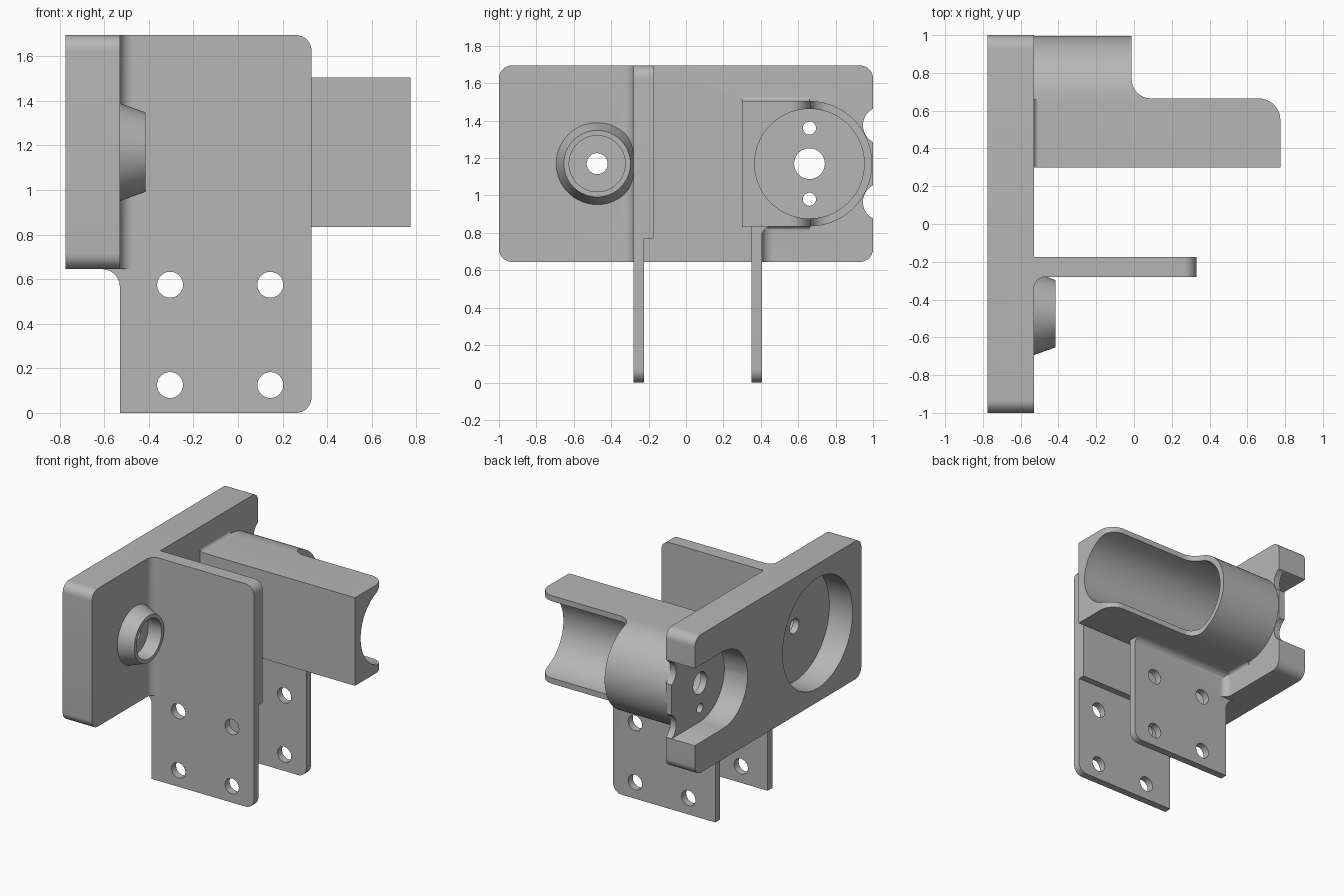
import bpy, bmesh, math
from mathutils import Vector

if "Cube" in bpy.data.objects:
    bpy.data.objects.remove(bpy.data.objects["Cube"])

grey = bpy.data.materials.new("plain grey")
grey.diffuse_color = (0.47, 0.47, 0.47, 1)
grey.use_nodes = True
grey.node_tree.nodes["Principled BSDF"].inputs["Base Color"].default_value = grey.diffuse_color


def outline(corners, seg=10):
    """Closed 2D outline; a third value on a corner is its rounding radius."""
    pts, n = [], len(corners)
    for i, c in enumerate(corners):
        p = Vector(c[:2])
        r = c[2] if len(c) > 2 else 0
        if r:
            a = (Vector(corners[i - 1][:2]) - p).normalized()
            b = (Vector(corners[(i + 1) % n][:2]) - p).normalized()
            half = a.angle(b) / 2
            mid = p + (a + b).normalized() * r / math.sin(half)
            s, e = p + a * r / math.tan(half) - mid, p + b * r / math.tan(half) - mid
            full = s.angle(e)
            new = [mid + (s * math.sin((1 - k / seg) * full) + e * math.sin(k / seg * full)) / math.sin(full)
                   for k in range(seg + 1)]
        else:
            new = [p]
        for q in new:
            if not pts or (q - pts[-1]).length > 1e-4:
                pts.append(q)
    if (pts[0] - pts[-1]).length < 1e-4:
        pts.pop()
    return pts


def loft(name, axis, p0, lo, p1, hi):
    place = {"x": lambda p, h: (h, p[0], p[1]),
             "y": lambda p, h: (p[0], h, p[1]),
             "z": lambda p, h: (p[0], p[1], h)}[axis]
    bm = bmesh.new()
    a = [bm.verts.new(place(p, lo)) for p in p0]
    b = [bm.verts.new(place(p, hi)) for p in p1]
    n = len(a)
    bm.faces.new(a)
    bm.faces.new(b[::-1])
    for i in range(n):
        j = (i + 1) % n
        bm.faces.new((a[i], b[i], b[j], a[j]))
    bmesh.ops.recalc_face_normals(bm, faces=bm.faces)
    me = bpy.data.meshes.new(name)
    bm.to_mesh(me)
    bm.free()
    me.materials.append(grey)
    ob = bpy.data.objects.new(name, me)
    bpy.context.collection.objects.link(ob)
    return ob


def prism(name, axis, corners, lo, hi):
    p = outline(corners)
    return loft(name, axis, p, lo, p, hi)


def circle(u, v, r, n=72):
    return [(u + r * math.cos(2 * math.pi * i / n), v + r * math.sin(2 * math.pi * i / n)) for i in range(n)]


def rod(axis, u, v, r, lo, hi, r2=None, name="cutter"):
    return loft(name, axis, circle(u, v, r), lo, circle(u, v, r2 or r), hi)


def combine(ob, other, op):
    m = ob.modifiers.new("bool", "BOOLEAN")
    m.operation, m.solver, m.object = op, "EXACT", other
    bpy.context.view_layer.objects.active = ob
    bpy.ops.object.modifier_apply(modifier=m.name)
    bpy.data.objects.remove(other, do_unlink=True)


def box2(u0, v0, u1, v1, r=0):
    return [(u0, v0, r), (u1, v0, r), (u1, v1, r), (u0, v1, r)]


CZ, TY, BY = 1.17, 0.66, -0.475   # shared centre height, tube y, boss y
FACE = -0.53                      # front face of the back plate

# back plate with an open slot, a round pocket and two edge bites
plate = prism("bracket", "x", box2(-1, 0.645, 1, 1.695, 0.07), -0.775, FACE)
combine(plate, prism("cutter", "x", [(0.367, CZ - 0.293, 0.2929), (1.2, CZ - 0.293),
                                     (1.2, CZ + 0.293), (0.367, CZ + 0.293, 0.2929)], -0.9, -0.58), "DIFFERENCE")
combine(plate, rod("x", BY, CZ, 0.42, -0.9, -0.58), "DIFFERENCE")
for s in (-1, 1):
    combine(plate, rod("x", 1.046, CZ + s * 0.205, 0.1, -0.9, -0.4), "DIFFERENCE")


# mounting webs with a small gusset under the plate
def web_outline(top, r):
    return [(FACE, 0), (0.33, 0, 0.07), (0.33, top, r), (-0.55, top), (-0.55, 0.68),
            (-0.65, 0.68), (-0.65, 0.645), (FACE, 0.645, 0.08)]


web = prism("tall_web", "y", web_outline(1.695, 0.07), -0.28, -0.175)
combine(web, prism("cutter", "y", box2(-1, -0.2, 1, 0.77), -0.225, 0), "DIFFERENCE")
short_web = prism("short_web", "y", web_outline(0.87, 0), 0.35, 0.405)

# tube: D-shaped body, cut back to a half trough at the far end
tube_pts = [(0.3, CZ - 0.335), (0.3, CZ + 0.335)[:2]]
arc = [(TY + 0.335 * math.sin(math.pi * i / 40), CZ + 0.335 * math.cos(math.pi * i / 40)) for i in range(41)]
tube = prism("tube", "x", tube_pts + arc, -0.55, 0.775)
combine(tube, prism("cutter", "z", [(-0.7, 0.1), (0.775, 0.1), (0.775, 0.665, 0.115), (-0.012, 0.665, 0.1),
                                    (-0.012, 1.2), (-0.7, 1.2)], 0.5, 2), "INTERSECT")

# conical boss
boss = rod("x", BY, CZ, 0.226, -0.55, -0.415, 0.178, "boss")

# inside fillets
fillets = [
    prism("fillet", "z", [(-0.55, -0.26), (-0.55, -0.34), (FACE, -0.34), (FACE, -0.28, 0.06),
                          (-0.47, -0.28), (-0.47, -0.26)], 0.645, 1.695),
    prism("fillet", "z", [(-0.55, 0.39), (-0.47, 0.39), (-0.47, 0.405), (FACE, 0.405, 0.06),
                          (FACE, 0.465), (-0.55, 0.465)], 0.645, 0.85),
    prism("fillet", "x", [(0.39, 0.85), (0.39, 0.78), (0.405, 0.78), (0.405, 0.835, 0.055),
                          (0.46, 0.835), (0.46, 0.85)], -0.54, 0.33),
]
for s, y0 in ((1, 0.3), (-1, 0.39)):
    z = CZ + s * 0.335
    fillets.append(prism("fillet", "y", [(-0.545, z - s * 0.01), (-0.545, z + s * 0.025), (FACE, z + s * 0.025),
                                         (FACE, z, 0.025), (-0.505, z), (-0.505, z - s * 0.01)], y0, 0.66))

for part in [web, short_web, tube, boss] + fillets:
    combine(plate, part, "UNION")

# bores and bolt holes
cutters = [rod("x", TY, CZ, 0.293, -0.528, 1), rod("x", TY, CZ, 0.082, -0.7, -0.4),
           rod("x", BY, CZ, 0.15, -0.528, -0.2), rod("x", BY, CZ, 0.056, -0.7, -0.4)]
cutters += [rod("x", TY, CZ + s * 0.19, 0.035, -0.7, -0.4) for s in (-1, 1)]
cutters += [rod("y", x, z, 0.058, -0.5, 0.6) for x in (-0.305, 0.145) for z in (0.125, 0.575)]
for c in cutters:
    combine(plate, c, "DIFFERENCE")

bpy.ops.object.select_all(action="DESELECT")
plate.select_set(True)
bpy.context.view_layer.objects.active = plate
bpy.ops.object.shade_smooth_by_angle(angle=math.radians(30))
